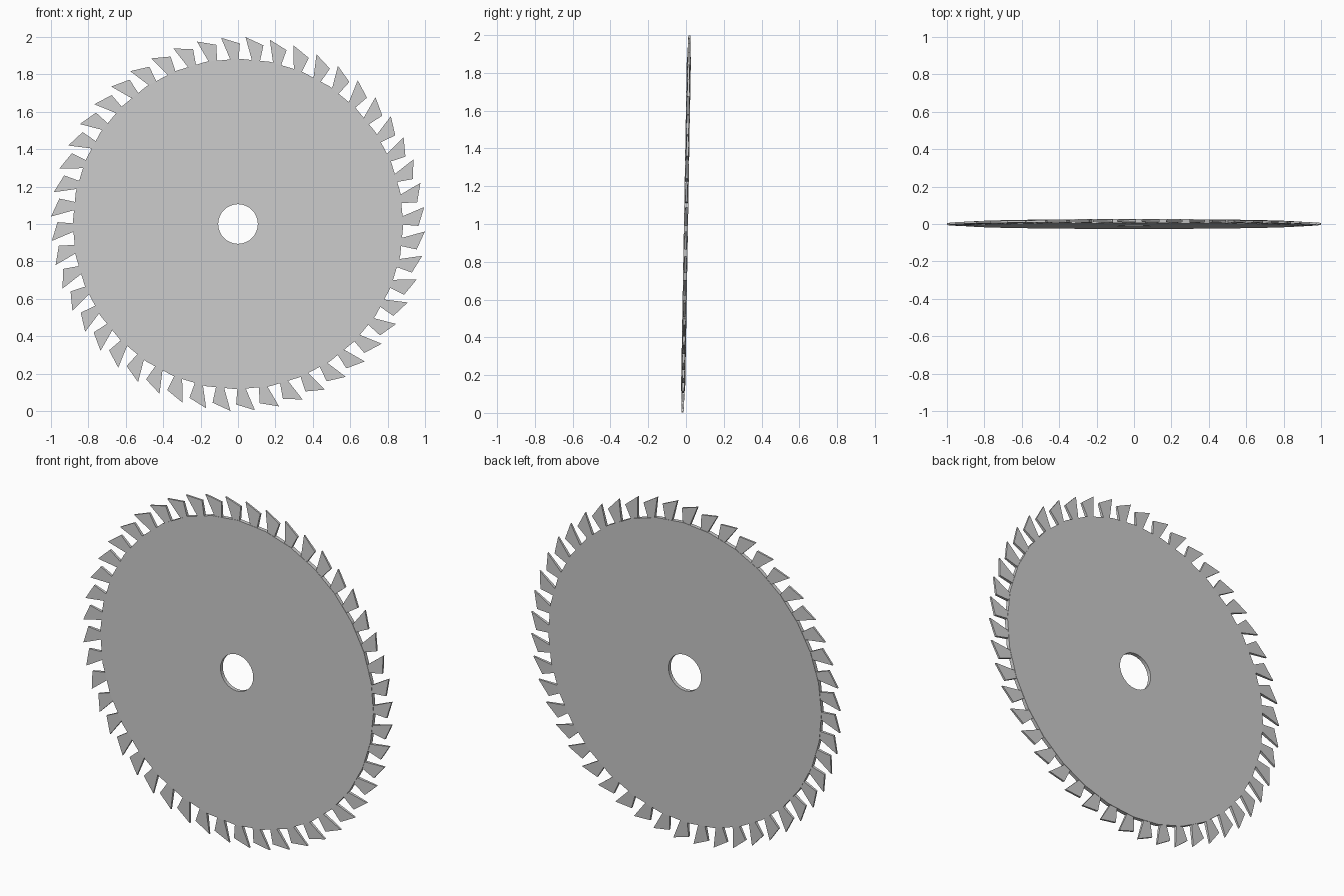
import bpy, bmesh
from math import sin, cos, radians, pi

if "Cube" in bpy.data.objects:
    bpy.data.objects.remove(bpy.data.objects["Cube"])

TEETH = 48
TILT = 0.0175   # slight lean of the blade towards the back


def point(r, deg, y):
    # angle runs counter-clockwise from the top, seen from the front
    a = radians(deg)
    x, z = -r * sin(a), r * cos(a)
    return (x, y + TILT * z, 1 + z)


def finish(bm, name):
    bmesh.ops.recalc_face_normals(bm, faces=bm.faces)
    mesh = bpy.data.meshes.new(name)
    bm.to_mesh(mesh)
    bm.free()
    ob = bpy.data.objects.new(name, mesh)
    bpy.context.collection.objects.link(ob)
    return ob


# Blade disc: a flat ring with the arbor hole
bm = bmesh.new()
N = 32
section = [(0.106, -0.011), (0.884, -0.011), (0.884, 0.011), (0.106, 0.011)]
rings = [[bm.verts.new(point(r, 360 * i / N, y)) for i in range(N)] for r, y in section]
for k in range(4):
    a, b = rings[k], rings[(k + 1) % 4]
    for i in range(N):
        j = (i + 1) % N
        bm.faces.new((a[i], a[j], b[j], b[i]))
finish(bm, "blade_disc")

# Cutting teeth: flared hooks that get thinner towards the tip
# (radius, angle from tip, half thickness)
tooth = [(1.0, 0.0, 0.005), (0.965, -5.8, 0.006),
         (0.86, -5.3, 0.0095), (0.86, -3.0, 0.0095)]
bm = bmesh.new()
for t in range(TEETH):
    base = -2.3 + 360 * t / TEETH
    front = [bm.verts.new(point(r, base + d, -h)) for r, d, h in tooth]
    back = [bm.verts.new(point(r, base + d, h)) for r, d, h in tooth]
    bm.faces.new(front)
    bm.faces.new(back[::-1])
    for i in range(4):
        j = (i + 1) % 4
        bm.faces.new((front[i], front[j], back[j], back[i]))
finish(bm, "cutting_teeth")
